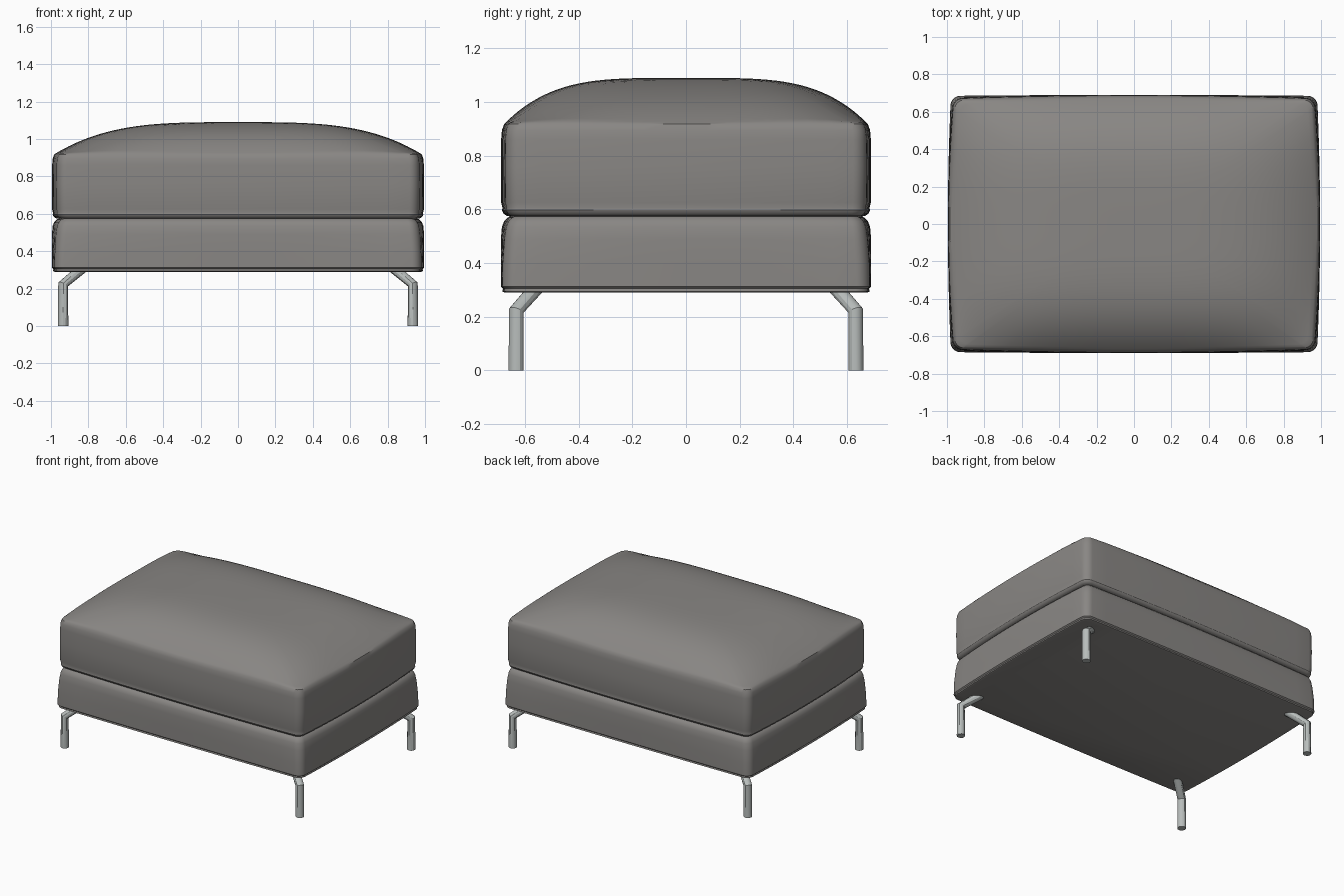
import bpy, bmesh, math
from mathutils import Vector

cube = bpy.data.objects.get("Cube")
if cube:
    bpy.data.objects.remove(cube)


def material(name, rgb):
    m = bpy.data.materials.new(name)
    m.use_nodes = True
    m.diffuse_color = (*rgb, 1)
    m.node_tree.nodes["Principled BSDF"].inputs["Base Color"].default_value = (*rgb, 1)
    return m


fabric = material("warm grey fabric", (0.25, 0.24, 0.23))
metal = material("brushed metal", (0.48, 0.51, 0.50))

HX, HY = 0.967, 0.673      # half sizes at the corners
BULGE_X, BULGE_Y = 0.028, 0.017
RADIUS = 0.05


def outline(inset, flare=0.0):
    """Rounded rectangle with softly bulging sides."""
    hx, hy, r = HX - inset + flare, HY - inset + flare, max(RADIUS - inset * 0.5, 0.01)
    pts = []
    corners = [(1, 1), (-1, 1), (-1, -1), (1, -1)]
    for i, (sx, sy) in enumerate(corners):
        for k in range(7):
            a = math.pi / 2 * (i + k / 6)
            pts.append(Vector((sx * (hx - r) + r * math.cos(a), sy * (hy - r) + r * math.sin(a))))
        # points along the straight side to the next corner
        nx, ny = corners[(i + 1) % 4]
        a = math.pi / 2 * (i + 1)
        end = Vector((nx * (hx - r) + r * math.cos(a), ny * (hy - r) + r * math.sin(a)))
        start = pts[-1].copy()
        pts += [start.lerp(end, k / 16) for k in range(1, 16)]
    bx, by = BULGE_X - flare, BULGE_Y - flare
    return [Vector((p.x + p.x / hx * bx * (1 - (p.y / hy) ** 2),
                    p.y + p.y / hy * by * (1 - (p.x / hx) ** 2))) for p in pts]


def loft(name, rings, mat):
    """Skin a stack of closed rings and cap both ends."""
    bm = bmesh.new()
    loops = [[bm.verts.new(p) for p in ring] for ring in rings]
    n = len(loops[0])
    for low, high in zip(loops, loops[1:]):
        for i in range(n):
            j = (i + 1) % n
            bm.faces.new((low[i], low[j], high[j], high[i]))
    bm.faces.new(loops[0][::-1])
    bm.faces.new(loops[-1])
    mesh = bpy.data.meshes.new(name)
    bm.to_mesh(mesh)
    bm.free()
    mesh.materials.append(mat)
    obj = bpy.data.objects.new(name, mesh)
    bpy.context.collection.objects.link(obj)
    bpy.ops.object.select_all(action="DESELECT")
    obj.select_set(True)
    bpy.context.view_layer.objects.active = obj
    bpy.ops.object.shade_smooth_by_angle(angle=math.radians(35))
    return obj


def ring(inset, z, flare=0.0):
    return [(p.x, p.y, z) for p in outline(inset, flare)]


# Upholstered base, slightly wider at the bottom
base_profile = [(0.015, 0.29, 0.01), (0.005, 0.294, 0.01), (0.008, 0.305, 0.012),
                (0.0, 0.312, 0.012), (0.0, 0.40, 0.01), (0.0, 0.49, 0.003), (0.004, 0.535, 0.0),
                (0.012, 0.555, 0.0), (0.026, 0.57, 0.0), (0.045, 0.577, 0.0)]
loft("base", [ring(*p) for p in base_profile], fabric)

# Seat cushion: rolled lower edge, upright sides, domed top
side = [(0.045, 0.572), (0.022, 0.576), (0.009, 0.585), (0.004, 0.597), (0.006, 0.605),
        (0.001, 0.625), (0.0, 0.76), (0.001, 0.86), (0.004, 0.895), (0.012, 0.918)]
rings = [ring(*p) for p in side]
rim = outline(0.012)
for k in range(1, 25):
    t = 1 - (k / 24.5) ** 1.4
    dome = []
    for p in rim:
        u, v = abs(p.x * t) / (HX + 0.016), abs(p.y * t) / (HY + 0.005)
        z = 0.918 + 0.172 * max(0, 1 - u ** 3.5) * max(0, 1 - v ** 4)
        dome.append((p.x * t, p.y * t, z))
    rings.append(dome)
loft("seat_cushion", rings, fabric)

# Four bent tube legs
for sx, x_name in ((1, "left"), (-1, "right")):
    for sy, y_name in ((-1, "front"), (1, "back")):
        name = f"{y_name}_{x_name}_leg"
        curve = bpy.data.curves.new(name, "CURVE")
        curve.dimensions = "3D"
        curve.bevel_depth = 0.028
        curve.bevel_resolution = 4
        curve.use_fill_caps = True
        path = [(0.935, 0.633, 0), (0.935, 0.633, 0.222), (0.83, 0.555, 0.31)]
        spline = curve.splines.new("POLY")
        spline.points.add(len(path) - 1)
        for point, (x, y, z) in zip(spline.points, path):
            point.co = (sx * x, sy * y, z, 1)
        spline.use_smooth = True
        curve.materials.append(metal)
        leg = bpy.data.objects.new(name, curve)
        bpy.context.collection.objects.link(leg)
        # Turn the tube into a mesh with crisp bends
        bpy.ops.object.select_all(action="DESELECT")
        leg.select_set(True)
        bpy.context.view_layer.objects.active = leg
        bpy.ops.object.convert(target="MESH")
        bpy.ops.object.shade_smooth_by_angle(angle=math.radians(30))
